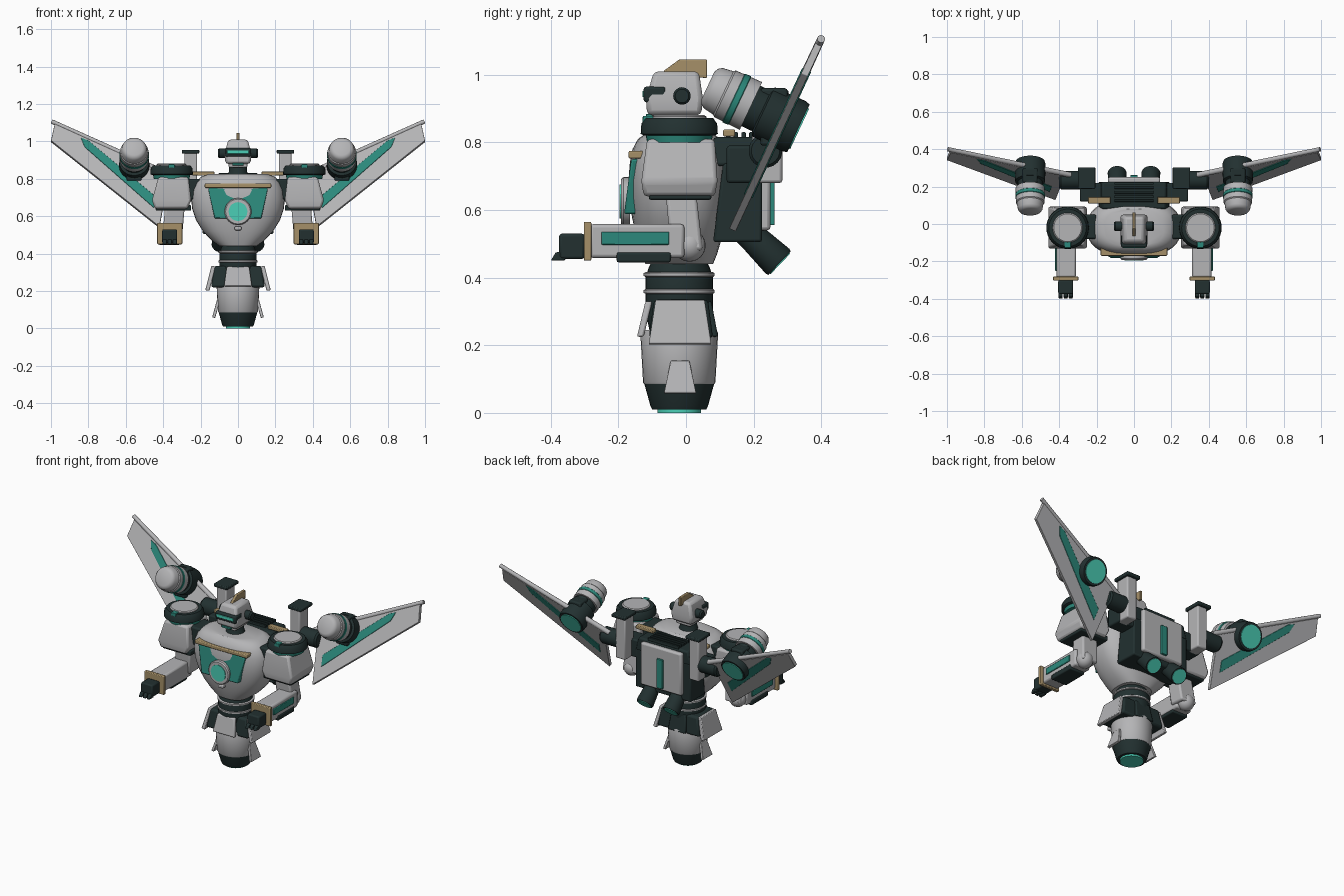
import bpy, bmesh, math
from mathutils import Vector

cube = bpy.data.objects.get("Cube")
if cube:
    bpy.data.objects.remove(cube, do_unlink=True)


def material(name, r, g, b):
    m = bpy.data.materials.new(name)
    m.use_nodes = True
    m.diffuse_color = (r, g, b, 1)
    m.node_tree.nodes["Principled BSDF"].inputs["Base Color"].default_value = (r, g, b, 1)
    return m


GREY = material("light_grey", .46, .46, .47)
DARK = material("dark_green_grey", .016, .03, .03)
TEAL = material("teal", .025, .25, .2)
GLOW = material("bright_teal", .07, .62, .47)
GOLD = material("dull_gold", .38, .28, .14)


def loft(name, rings, mat, bevel=0.0):
    """Bridge equal rings of points and cap both ends."""
    bm = bmesh.new()
    loops = [[bm.verts.new(p) for p in ring] for ring in rings]
    n = len(loops[0])
    for a, b in zip(loops, loops[1:]):
        for i in range(n):
            j = (i + 1) % n
            bm.faces.new((a[i], a[j], b[j], b[i]))
    bm.faces.new(loops[0])
    bm.faces.new(loops[-1])
    bmesh.ops.recalc_face_normals(bm, faces=bm.faces)
    mesh = bpy.data.meshes.new(name)
    bm.to_mesh(mesh)
    bm.free()
    mesh.materials.append(mat)
    ob = bpy.data.objects.new(name, mesh)
    bpy.context.collection.objects.link(ob)
    if bevel:
        mod = ob.modifiers.new("Bevel", "BEVEL")
        mod.width, mod.segments = bevel, 2
    bpy.ops.object.select_all(action="DESELECT")
    ob.select_set(True)
    bpy.context.view_layer.objects.active = ob
    bpy.ops.object.shade_smooth_by_angle(angle=math.radians(32))
    return ob


def rect(x, y, z):
    return [(x[0], y[0], z), (x[1], y[0], z), (x[1], y[1], z), (x[0], y[1], z)]


def box(name, x, y, z, mat, bevel=.006, top_x=None, top_y=None):
    """Box from ranges, with an optional different top."""
    return loft(name, [rect(x, y, z[0]), rect(top_x or x, top_y or y, z[1])], mat, bevel)


def lathe(name, base, axis, profile, mat, n=32):
    """Turned part: profile is (distance along axis, radius)."""
    d = Vector(axis).normalized()
    u = d.orthogonal().normalized()
    v = d.cross(u)
    turn = [2 * math.pi * i / n for i in range(n)]
    rings = [[Vector(base) + d * t + (u * math.cos(a) + v * math.sin(a)) * r for a in turn]
             for t, r in profile]
    return loft(name, rings, mat)


def slab(name, pts, offset, mat, bevel=0.0):
    """Flat polygon thickened by an offset vector."""
    o = Vector(offset)
    return loft(name, [pts, [Vector(p) + o for p in pts]], mat, bevel)


UP = (0, 0, 1)
CY = -.02

# Tail thruster and waist
mid = (0, CY, 0)
lathe("tail_glow", mid, UP, [(0, .065), (.012, .065)], GLOW)
lathe("tail_nozzle", mid, UP, [(.01, .08), (.02, .085), (.085, .103)], DARK)
lathe("tail_body", mid, UP, [(.085, .104), (.09, .107), (.235, .115), (.245, .11)], GREY)
lathe("waist_core", mid, UP, [(.23, .085), (.30, .1), (.355, .1), (.40, .1), (.43, .09), (.45, .08)], DARK)
for z in (.352, .402):
    lathe("waist_ring", mid, UP, [(z, .1), (z + .003, .105), (z + .011, .105), (z + .014, .1)], GREY)
lathe("waist_collar", mid, UP, [(.42, .075), (.46, .085)], GREY)
box("hip_block", (-.145, .145), (-.11, .08), (.22, .335), DARK, .012, (-.125, .125), (-.095, .065))
box("front_hip_plate", (-.075, .075), (-.145, -.125), (.225, .33), GREY, .006, (-.06, .06), (-.12, -.1))
box("rear_hip_plate", (-.06, .06), (.075, .095), (.225, .33), DARK, .006, (-.05, .05), (.055, .075))


# Torso: rounded square sections
def section(z, rx, ry, n=40):
    pts = []
    for i in range(n):
        c, s = math.cos(2 * math.pi * i / n), math.sin(2 * math.pi * i / n)
        pts.append((math.copysign(abs(c) ** .75, c) * rx, CY + math.copysign(abs(s) ** .75, s) * ry, z))
    return pts


torso = [(.44, .1, .1), (.47, .14, .112), (.52, .188, .127), (.58, .225, .14), (.64, .245, .148),
         (.69, .25, .15), (.74, .245, .146), (.78, .228, .138), (.81, .2, .122), (.825, .16, .1)]
loft("torso", [section(*t) for t in torso], GREY)

# Chest panel, core and trim
slab("chest_panel", [(-.125, -.183, .588), (.125, -.183, .588), (.16, -.162, .75), (-.16, -.162, .75)],
     (0, .05, 0), TEAL, .006)
box("chest_trim", (-.178, .178), (-.17, -.11), (.752, .775), GOLD, .005)
core = (0, -.165, .625)
lathe("chest_core_ring", core, (0, -1, 0), [(0, .072), (.02, .072), (.027, .066), (.027, .054)], GREY)
lathe("chest_core", core, (0, -1, 0), [(0, .05), (.031, .05)], GLOW)
box("belly_light", (-.018, .018), (-.175, -.12), (.525, .545), GREY, .005)

# Head
lathe("neck", (0, -.025, 0), UP, [(.8, .07), (.83, .05), (.89, .045)], DARK)
box("jaw", (-.05, .05), (-.1, .03), (.86, .895), GREY, .008)
loft("head", [rect((-.066, .066), (-.115, .045), .88), rect((-.073, .073), (-.118, .05), .93),
              rect((-.052, .052), (-.095, .038), 1.01)], GREY, .014)
box("visor", (-.07, .07), (-.125, -.06), (.918, .965), DARK, .008)
box("visor_light", (-.058, .058), (-.129, -.1), (.934, .952), GLOW, .002)
box("chin_light", (-.03, .03), (-.118, -.1), (.872, .884), TEAL, .002)
crest = [(-.065, 1.0), (-.065, 1.012), (-.02, 1.045), (.062, 1.045), (.062, .99)]
slab("head_crest", [(-.008, y, z) for y, z in crest], (.016, 0, 0), GOLD, .003)

# Backpack
box("backpack", (-.19, .19), (.08, .225), (.505, .74), DARK, .008, None, (.11, .225))
box("backpack_top", (-.19, .19), (.08, .225), (.73, .815), DARK, .01, (-.17, .17))
box("backpack_panel", (-.14, .14), (.215, .25), (.54, .8), GREY, .01)
box("backpack_stripe", (-.02, .02), (.24, .262), (.555, .735), TEAL, .003)
for i in range(5):
    y = .118 + i * .023
    box("backpack_louver", (-.105, .105), (y, y + .013), (.81, .83), DARK, .003)


# Wing plane helpers
def on_wing(x, z, push=0.0):
    return Vector((x, .13 + .464 * (z - .525) + .907 * push, z - .42 * push))


def wing_slab(name, s, outline, half, mat):
    return loft(name, [[(s * p.x, p.y, p.z) for p in (on_wing(x, z, k) for x, z in outline)]
                       for k in (-half, half)], mat, .002)


for s, side in ((1, "left_"), (-1, "right_")):
    def sbox(name, x, y, z, mat, bevel=.006, top_x=None, top_y=None):
        flip = lambda r: r and (s * r[0], s * r[1])
        return box(side + name, flip(x), y, z, mat, bevel, flip(top_x), top_y)

    # Head ear, hip skirt and tail fin
    lathe(side + "ear", (s * .06, -.012, .937), (s, 0, 0), [(0, .026), (.04, .026), (.048, .02)], DARK, 16)
    slab(side + "hip_skirt", [(s * .175, -.11, .205), (s * .175, .075, .205), (s * .142, .055, .335),
                              (s * .142, -.09, .335)], (-s * .022, 0, -.004), GREY, .004)
    fin = [(s * .138, -.065, .06), (s * .138, .03, .06), (s * .112, .01, .155), (s * .112, -.045, .155)]
    slab(side + "tail_fin", fin, (-s * .016, 0, -.004), GREY, .003)

    # Shoulder
    sh = (s * .355, CY, 0)
    sbox("shoulder_joint", (.2, .3), (-.08, .05), (.69, .8), DARK, .01)
    loft(side + "shoulder_armor", [rect((s * .27, s * .445), (-.125, .085), .64),
         rect((s * .25, s * .46), (-.132, .093), .685), rect((s * .265, s * .425), (-.115, .085), .81)], GREY, .012)
    sbox("shoulder_underside", (.25, .44), (-.11, .075), (.63, .66), DARK)
    lathe(side + "shoulder_band", sh, UP, [(.8, .095), (.825, .1)], TEAL)
    lathe(side + "shoulder_ring", sh, UP, [(.82, .105), (.825, .114), (.855, .112), (.872, .1)], DARK)
    lathe(side + "shoulder_cap", sh, UP, [(.86, .08), (.876, .08), (.881, .074)], GREY)
    sbox("shoulder_light", (.338, .372), (-.128, -.095), (.855, .878), TEAL, .003)

    # Arm
    sbox("upper_arm", (.3, .405), (-.045, .05), (.48, .65), GREY, .01, (.285, .39), (-.06, .03))
    lathe(side + "elbow", (s * .362, .01, .495), UP,
          [(.048 * math.sin(a), .048 * math.cos(a)) for a in [math.radians(d) for d in range(-88, 89, 16)]], GREY, 24)
    sbox("forearm", (.31, .415), (-.285, -.005), (.458, .558), GREY, .01)
    sbox("forearm_panel", (.40, .422), (-.25, -.05), (.497, .535), TEAL, .003)
    sbox("forearm_guard", (.315, .42), (-.205, -.045), (.445, .475), DARK)
    sbox("cuff", (.298, .432), (-.302, -.28), (.45, .565), GOLD, .004)
    sbox("hand", (.325, .405), (-.375, -.3), (.455, .53), DARK, .008)
    for i in range(3):
        x = .327 + i * .027
        sbox("finger", (x, x + .022), (-.4, -.36), (.45, .475), DARK, .004, None, (-.385, -.34))

    # Wing with stripe and leading edge
    wing_slab(side + "wing", s, [(.42, .54), (1, 1.0), (.98, 1.09), (.37, .815)], .011, GREY)
    wing_slab(side + "wing_stripe", s, [(.45, .64), (.82, .965), (.84, 1.015), (.80, 1.0), (.44, .7)], .0145, TEAL)
    a, b = on_wing(.34, .81), on_wing(.995, 1.106)
    a.x, b.x = s * a.x, s * b.x
    lathe(side + "wing_leading_edge", a, b - a, [(0, .015), ((b - a).length, .012)], GREY, 12)

    # Wing mount post and joint
    sbox("wing_post", (.218, .285), (.195, .285), (.68, .945), GREY, .008)
    sbox("wing_post_cap", (.207, .3), (.188, .303), (.935, .955), DARK, .005)
    sbox("wing_post_base", (.16, .29), (.12, .22), (.68, .79), DARK, .008)
    lathe(side + "wing_joint", (s * .27, .235, .775), (s, 0, 0), [(0, .05), (.12, .05), (.13, .042)], DARK, 20)
    sbox("collar_trim", (.125, .245), (.11, .145), (.817, .838), GOLD, .004)

    # Engine pod
    pod, ax = (s * .555, .07, .965), (0, .905, -.426)
    lathe(side + "pod_nose", pod, ax, [(-.006, .045), (0, .058), (.012, .066), (.045, .071), (.05, .076), (.135, .078)], GREY)
    lathe(side + "pod_band", pod, ax, [(.078, .0775), (.08, .0795), (.097, .0795), (.099, .078)], TEAL)
    lathe(side + "pod_rear", pod, ax, [(.13, .066), (.17, .066), (.175, .08), (.275, .082), (.29, .078)], DARK)
    lathe(side + "pod_exhaust", pod, ax, [(.25, .066), (.294, .066)], GLOW)
    sbox("pod_mount", (.515, .595), (.22, .3), (.79, .96), DARK, .008)

    # Lower backpack thruster
    jet, down = (s * .09, .17, .545), (0, .72, -.69)
    lathe(side + "back_thruster", jet, down, [(0, .042), (.05, .044), (.14, .051), (.148, .048)], DARK, 24)
    lathe(side + "back_thruster_glow", jet, down, [(.1, .042), (.151, .042)], GLOW, 24)
